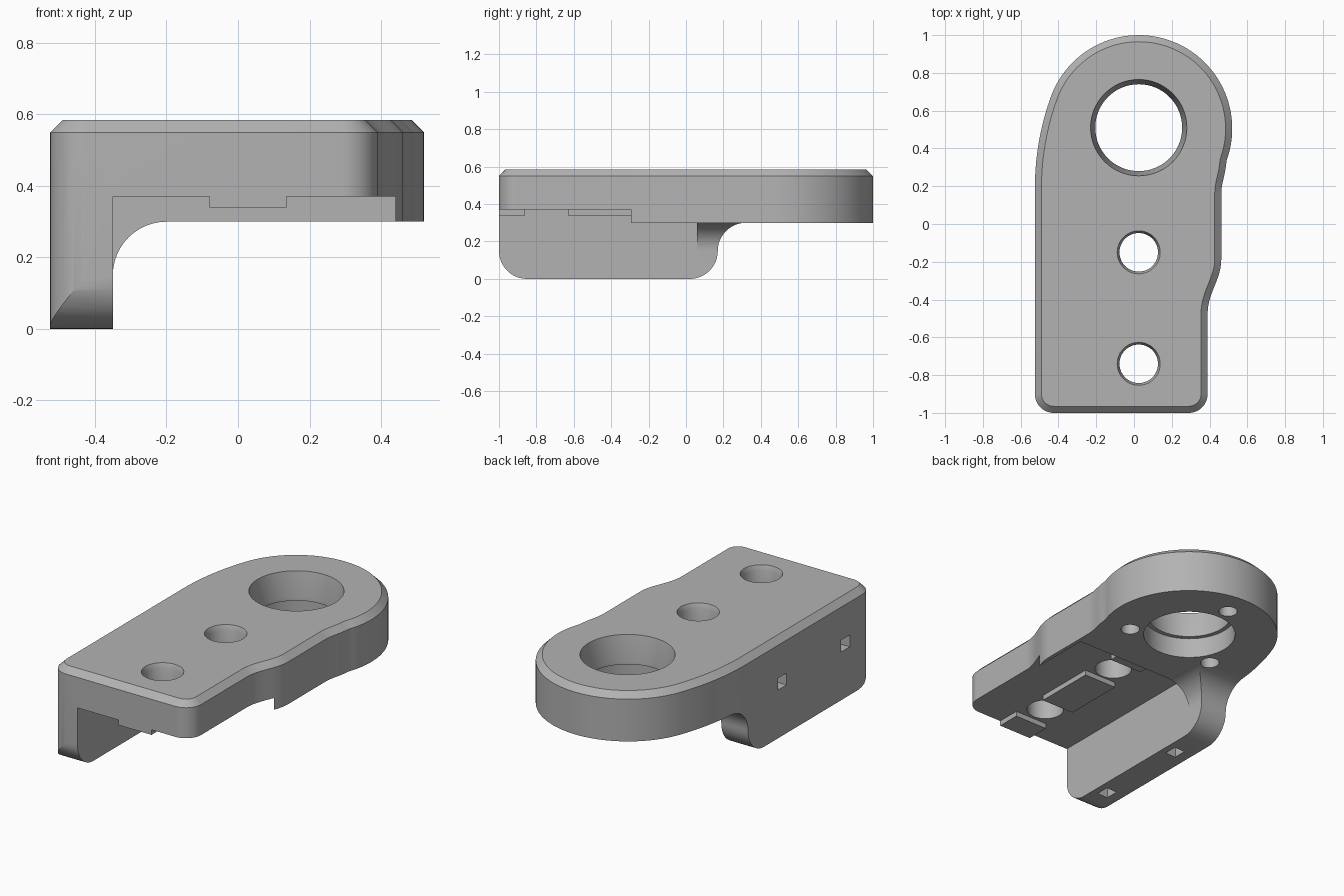
import bpy, bmesh, math
from mathutils import Vector

cube = bpy.data.objects.get("Cube")
if cube:
    bpy.data.objects.remove(cube, do_unlink=True)

grey = bpy.data.materials.new("matte_grey")
grey.use_nodes = True
COLOUR = (0.45, 0.45, 0.45, 1)
grey.diffuse_color = COLOUR
grey.node_tree.nodes["Principled BSDF"].inputs["Base Color"].default_value = COLOUR

TOP, PLATE, RECESS, KEY = 0.585, 0.30, 0.37, 0.34
CX, CY = 0.025, 0.51            # centre of the large bore
HOLES = (-0.15, -0.74)          # y of the two small bores


def arc(cx, cy, r, a0, a1, n=12):
    angles = [math.radians(a0 + (a1 - a0) * i / n) for i in range(n + 1)]
    return [(cx + r * math.cos(a), cy + r * math.sin(a)) for a in angles]


def ease(x0, y0, x1, y1, n=12):
    """S-shaped blend between two straight edges."""
    return [(x0 + (x1 - x0) * (1 - math.cos(math.pi * i / n)) / 2,
             y0 + (y1 - y0) * i / n) for i in range(n + 1)]


def loft(name, rings):
    """Closed solid from a stack of equal-length rings."""
    bm = bmesh.new()
    loops = [[bm.verts.new(p) for p in ring] for ring in rings]
    n = len(loops[0])
    for a, b in zip(loops, loops[1:]):
        for i in range(n):
            j = (i + 1) % n
            bm.faces.new((a[i], a[j], b[j], b[i]))
    bm.faces.new(loops[0][::-1])
    bm.faces.new(loops[-1])
    bmesh.ops.recalc_face_normals(bm, faces=bm.faces)
    mesh = bpy.data.meshes.new(name)
    bm.to_mesh(mesh)
    bm.free()
    mesh.materials.append(grey)
    obj = bpy.data.objects.new(name, mesh)
    bpy.context.collection.objects.link(obj)
    return obj


def prism(name, pts, axis, lo, hi):
    """Extrude a profile along x (y,z points) or y (x,z points)."""
    place = {"x": lambda p, t: (t, p[0], p[1]), "y": lambda p, t: (p[0], t, p[1])}[axis]
    return loft(name, [[place(p, t) for p in pts] for t in (lo, hi)])


def box(name, x0, x1, y0, y1, z0, z1):
    return prism(name, [(y0, z0), (y1, z0), (y1, z1), (y0, z1)], "x", x0, x1)


def lathe(name, x, y, profile, n=64):
    """Round solid from (radius, z) steps."""
    return loft(name, [[(px, py, z) for px, py in arc(x, y, r, 0, 360, n)[:-1]]
                       for r, z in profile])


def cut(target, cutter):
    mod = target.modifiers.new("cut", "BOOLEAN")
    mod.operation, mod.solver, mod.object = "DIFFERENCE", "EXACT", cutter
    bpy.ops.object.select_all(action="DESELECT")
    bpy.context.view_layer.objects.active = target
    target.select_set(True)
    bpy.ops.object.modifier_apply(modifier=mod.name)
    bpy.data.objects.remove(cutter, do_unlink=True)


# Plan outline: round head, wide arc on one flank, stepped edge on the other
W, R, Y0 = -0.525, 0.495, 0.19
gap, rise = CX - W, (CY + 0 - Y0)
CYH = 1 - R                      # head centre
rise = CYH - Y0
BIG = (gap ** 2 + rise ** 2 - R ** 2) / (2 * (gap - R))
blend = math.degrees(math.atan2(rise, gap - BIG))
outline = arc(0.29, -0.90, 0.10, -90, 0)
outline += ease(0.39, -0.47, 0.462, -0.19)
outline += ease(0.462, 0.16, 0.488, 0.33, 6)[:-1]
outline += arc(CX, CYH, R, -20, blend, 60)
outline += arc(W + BIG, Y0, BIG, blend, 180, 10)[1:]
outline += arc(W + 0.10, -0.90, 0.10, 180, 270)


def inset(pts, d):
    out = []
    for i, p in enumerate(pts):
        a, b, c = Vector(pts[i - 1]), Vector(p), Vector(pts[(i + 1) % len(pts)])
        t = ((b - a).normalized() + (c - b).normalized()).normalized()
        out.append((p[0] - t.y * d, p[1] + t.x * d))
    return out


# Main body with chamfered top edge
CH = 0.035
layers = ((outline, 0), (outline, TOP - CH), (inset(outline, CH), TOP))
body = loft("bracket_body", [[(x, y, z) for x, y in pts] for pts, z in layers])

# Space beside the side wall, with a flared fillet under the plate
F, WALL, BACK = 0.15, -0.35, 0.17
cut(body, prism("side_space", [(WALL, -0.1)] + arc(WALL + F, PLATE - F, F, 180, 90)
                + [(0.8, PLATE), (0.8, -0.1)], "y", -1.2, 1.2))
# Space behind the side wall, rounded at the foot and flared above
cut(body, prism("back_space", [(BACK - F, -0.1)] + arc(BACK - F, F, F, -90, 0)
                + arc(BACK + F, PLATE - F, F, 180, 90)[1:]
                + [(1.2, PLATE), (1.2, -0.1)], "x", -0.8, 0.8))
# Rounded front foot of the wall
cut(body, prism("front_space", [(-1.2, -0.1), (-1.2, F)] + arc(-1 + F, F, F, 180, 270)
                + [(-1 + F, -0.1)], "x", -0.8, 0.8))
# Shallow recess under the plate
cut(body, box("recess", WALL, 0.44, -1.2, 0.06, -0.2, RECESS))

# Large bore: tapered from above, counterbored from below
cut(body, lathe("large_bore", CX, CY, [(0.255, 0.2), (0.255, 0.42), (0.23, 0.42),
                                       (0.23, 0.44), (0.255, TOP), (0.255, 0.7)]))
# Three blind screw holes around it
for deg in (90, 210, 330):
    a = math.radians(deg)
    cut(body, lathe("screw_hole", CX + 0.335 * math.cos(a), CY + 0.335 * math.sin(a),
                    [(0.052, 0.2), (0.052, 0.45)], 32))
# Small bores, and angled tie channels through the wall
for y in HOLES:
    cut(body, lathe("small_bore", CX, y, [(0.102, 0.2), (0.102, TOP - 0.03),
                                          (0.114, TOP), (0.114, 0.7)], 48))
    channel = [(-0.6, 0.285), (-0.46, 0.285), (-0.46, -0.1), (-0.39, -0.1),
               (-0.39, 0.355), (-0.6, 0.355)]
    cut(body, prism("tie_channel", channel, "y", y - 0.04, y + 0.04))

# Raised locating keys in the recess
for name, y0, y1 in (("front_key", -1, -0.86), ("middle_key", -0.63, -0.26),
                     ("back_key", -0.04, 0.06)):
    box(name, -0.08, 0.135, y0, y1, KEY, RECESS)

bpy.ops.object.select_all(action="DESELECT")
body.select_set(True)
bpy.context.view_layer.objects.active = body
bpy.ops.object.shade_smooth_by_angle(angle=math.radians(25))
